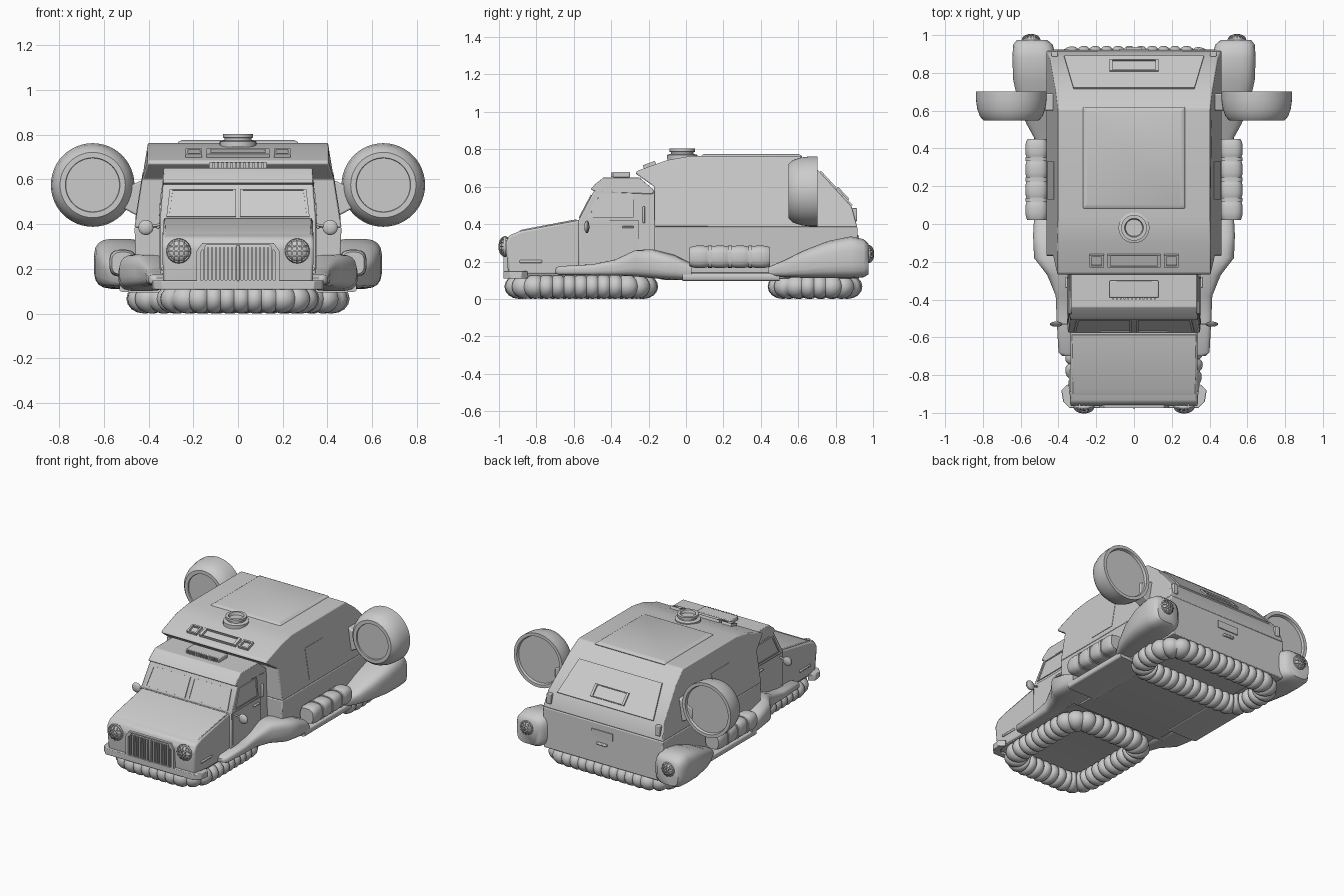
import bpy
import bmesh
from math import sin, cos, pi, radians
from mathutils import Vector

cube = bpy.data.objects.get("Cube")
if cube:
    bpy.data.objects.remove(cube, do_unlink=True)

grey = bpy.data.materials.new("plain_grey")
grey.use_nodes = True
TONE = (.6, .6, .6, 1)
grey.diffuse_color = TONE
for node in grey.node_tree.nodes:
    if node.type == 'BSDF_PRINCIPLED':
        node.inputs["Base Color"].default_value = TONE

X, Y, Z = Vector((1, 0, 0)), Vector((0, 1, 0)), Vector((0, 0, 1))


# ---- helpers: every part is a skin over a list of point rings ----
def skin(name, rings, loop=False, mirror=False, bevel=0, angle=35):
    count, total = len(rings[0]), len(rings)
    verts = [tuple(point) for ring in rings for point in ring]
    faces = []
    for i in range(total if loop else total - 1):
        a, b = i * count, (i + 1) % total * count
        for j in range(count):
            k = (j + 1) % count
            faces.append((a + j, a + k, b + k, b + j))
    if not loop:
        faces.append(tuple(reversed(range(count))))
        faces.append(tuple(range((total - 1) * count, total * count)))
    mesh = bpy.data.meshes.new(name)
    mesh.from_pydata(verts, [], faces)
    bm = bmesh.new()
    bm.from_mesh(mesh)
    bmesh.ops.recalc_face_normals(bm, faces=bm.faces)
    bm.to_mesh(mesh)
    bm.free()
    mesh.shade_smooth()
    mesh.set_sharp_from_angle(angle=radians(angle))
    mesh.materials.append(grey)
    obj = bpy.data.objects.new(name, mesh)
    bpy.context.collection.objects.link(obj)
    if bevel:
        mod = obj.modifiers.new("soft_edges", 'BEVEL')
        mod.width, mod.segments, mod.limit_method = bevel, 2, 'ANGLE'
    if mirror:
        obj.modifiers.new("other_side", 'MIRROR')


def wedge(name, profile, bevel=.01):
    """Side profile of (y, z, half width) points spanning both sides."""
    skin(name, [[(s * w, y, z) for y, z, w in profile] for s in (-1, 1)], bevel=bevel)


def box(name, center, size, mirror=False, bevel=.005):
    c, (hx, hy, hz) = Vector(center), Vector(size) / 2
    corners = [(-hy, -hz), (hy, -hz), (hy, hz), (-hy, hz)]
    skin(name, [[c + Vector((s * hx, y, z)) for y, z in corners] for s in (-1, 1)],
         mirror=mirror, bevel=bevel)


def plate(name, corners, thick=.008, rim=0, mirror=False):
    """Thin panel facing away from the body; a rim leaves a sunken middle."""
    base = [Vector(c) for c in corners]
    mid = sum(base, Vector()) / len(base)
    n = (base[1] - base[0]).cross(base[2] - base[0]).normalized()
    if n.dot(mid - Vector((0, 0, .3))) < 0:
        n = -n
    rings = [base, [p + n * thick for p in base]]
    if rim:
        inner = [p + (mid - p).normalized() * rim for p in base]
        rings += [[p + n * thick for p in inner], [p + n * .002 for p in inner]]
    skin(name, rings, mirror=mirror)


def lathe(name, center, profile, axis=Y, mirror=False, sides=40):
    c = Vector(center)
    u = X
    v = axis.cross(u)
    turn = [2 * pi * i / sides for i in range(sides)]
    skin(name, [[c + axis * t + (u * cos(a) + v * sin(a)) * r for a in turn]
                for r, t in profile], mirror=mirror)


def loft(name, stations, power=.5, sides=20):
    """Rounded box sections along y: (y, inner x, outer x, bottom, top)."""
    def soft(value):
        return (1 if value > 0 else -1) * abs(value) ** power
    turn = [2 * pi * (i + .5) / sides for i in range(sides)]
    skin(name, [[((a + b) / 2 + (b - a) / 2 * soft(cos(t)), y,
                  (lo + hi) / 2 + (hi - lo) / 2 * soft(sin(t))) for t in turn]
                for y, a, b, lo, hi in stations], mirror=True, angle=50)


def sweep(name, path, radius, up=Z, loop=False, mirror=False, sides=12, wide=1):
    rings, total = [], len(path)
    for i, p in enumerate(path):
        after = path[(i + 1) % total] if loop else path[min(i + 1, total - 1)]
        before = path[i - 1] if loop else path[max(i - 1, 0)]
        side = (after - before).cross(up).normalized() * wide
        r = radius(i) if callable(radius) else radius
        rings.append([p + (side * cos(a) + up * sin(a)) * r
                      for a in (2 * pi * j / sides for j in range(sides))])
    skin(name, rings, loop=loop, mirror=mirror, angle=60)


def hoop(name, center, u, v, thick=.004, steps=28):
    c = Vector(center)
    path = [c + u * cos(2 * pi * i / steps) + v * sin(2 * pi * i / steps) for i in range(steps)]
    sweep(name, path, thick, u.cross(v).normalized(), True, True, sides=6)


def hover_skirt(name, y, half_x, half_y, bulges, corner=.12, steps=6):
    """Ribbed air cushion following a rounded rectangle."""
    outline = []
    for q, (sx, sy) in enumerate(((1, 1), (-1, 1), (-1, -1), (1, -1))):
        for i in range(9):
            a = (q + i / 8) * pi / 2
            outline.append(Vector((sx * (half_x - corner) + corner * cos(a),
                                   y + sy * (half_y - corner) + corner * sin(a), .066)))
    outline.append(outline[0])
    spans = [(b - a).length for a, b in zip(outline, outline[1:])]
    path, seg, walked, total = [], 0, 0, bulges * steps
    for k in range(total):
        goal = sum(spans) * k / total
        while walked + spans[seg] < goal:
            walked += spans[seg]
            seg += 1
        path.append(outline[seg].lerp(outline[seg + 1], (goal - walked) / spans[seg]))
    sweep(name, path, lambda i: .053 + .013 * abs(sin(pi * i / steps)) ** .6,
          loop=True, sides=16, wide=1.2)


def caged_lamp(name, center, facing, size):
    lens = [(size * cos(a), facing * size * .45 * sin(a)) for a in (0, .3, .6, .9, 1.2, 1.5)]
    lathe(name + "_lens", center, lens, mirror=True, sides=24)
    hoop(name + "_rim", center, X * size, Z * size, size * .16)
    for k in (-.45, 0, .45):
        reach = size * 1.08 * (1 - k * k) ** .5
        offset = Vector(center) + X * k * size
        hoop(name + "_cage_upright", offset, Y * reach * .6, Z * reach)
        offset = Vector(center) + Z * k * size
        hoop(name + "_cage_rail", offset, X * reach, Y * reach * .6)


# ---- cargo body ----
def wall(z):
    return .463 - .16 * (z - .385)


def tail(x, y):
    return x, y, .69 - (y - .705) * 1.081


def brow(x, y):
    return x, y, .685 + (y + .26) * .356


upper = [(-.17, .385), (-.17, .6), (-.27, .67), (-.26, .685), (-.1, .742), (.02, .763),
         (.61, .763), (.705, .69), (.885, .495), (.915, .385)]
wedge("cargo_upper", [(y, z, min(wall(z), .405) if y < -.2 else wall(z)) for y, z in upper], .006)
wedge("cargo_lower", [(-.17, .11, .45), (-.17, .385, .463), (.917, .385, .463), (.925, .11, .45)], .006)
wedge("floor_pan", [(-.94, .125, .33), (-.94, .15, .33), (-.2, .15, .33), (.9, .14, .33),
                    (.9, .1, .33), (-.12, .1, .33), (-.2, .125, .33)], 0)
loft("running_board", [(y, .3, .53, .095, .14) for y in (-.02, .5)], .3)
skin("roof_panel", [[(sx * (.27 - d), .35 + sy * (.27 - d), z)
                     for sx, sy in ((-1, -1), (1, -1), (1, 1), (-1, 1))]
                    for d, z in ((0, .755), (0, .766), (.02, .776))], bevel=.006)
plate("side_panel", [(wall(z), y, z) for y, z in ((.13, .42), (.33, .42), (.33, .63), (.13, .63))],
      .003, mirror=True)
plate("rear_hatch", [tail(-.32, .715), tail(.32, .715), tail(.37, .885), tail(-.37, .885)], .009)
plate("hatch_vent", [tail(-.13, .8), tail(.13, .8), tail(.13, .86), tail(-.13, .86)], .018, .018)
plate("rear_plate", [(x, .919, z) for x, z in ((-.08, .29), (.08, .29), (.08, .34), (-.08, .34))], .007)
box("rear_handle", (0, .928, .25), (.08, .02, .015))
box("rear_marker", (.42, .9, .45), (.035, .03, .07), True)

# ---- roof fittings ----
lathe("roof_turret", (0, -.02, 0), [(.082, .745), (.082, .77), (.06, .775), (.06, .785), (.068, .787),
      (.068, .803), (.05, .803), (.045, .785)], Z, sides=28)
plate("brow_light_bar", [brow(-.14, -.225), brow(.14, -.225), brow(.14, -.16), brow(-.14, -.16)], .018, .02)
plate("brow_lamp", [brow(.16, -.225), brow(.235, -.225), brow(.235, -.16), brow(.16, -.16)],
      .018, .015, True)
box("cab_roof_vent", (0, -.345, .663), (.26, .09, .03))
for i in range(12):
    box("vent_fin", (-.11 + i * .02, -.394, .664), (.009, .012, .024), bevel=0)

# ---- cab ----
wedge("hood", [(-.95, .13, .335), (-.965, .3, .34), (-.945, .34, .337), (-.88, .365, .335),
               (-.56, .425, .335), (-.5, .42, .335), (-.5, .13, .335)], .012)
wedge("hood_lid", [(-.94, .335, .326), (-.88, .37, .326), (-.585, .426, .33), (-.585, .38, .33)], .004)
wedge("cabin", [(-.575, .13, .35), (-.575, .42, .35), (-.475, .61, .333), (-.2, .61, .333),
                (-.16, .55, .338), (-.16, .13, .35)], .008)
wedge("cab_roof", [(-.475, .57, .335), (-.51, .585, .337), (-.49, .61, .335), (-.44, .65, .332),
                   (-.25, .65, .332), (-.17, .58, .34), (-.18, .56, .34)], .004)


def cab_side(y, z):
    return .35 - .09 * max(z - .42, 0), y, z


def screen(x, z):
    return x, -.575 + (z - .42) * .526, z


plate("windshield", [screen(.01, .432), screen(.32, .432), screen(.305, .555), screen(.01, .555)],
      .006, .014, True)
plate("side_window", [cab_side(-.53, .435), cab_side(-.475, .56), cab_side(-.28, .56),
                      cab_side(-.28, .435)], .006, .014, True)
plate("door", [cab_side(-.56, .2), cab_side(-.56, .42), cab_side(-.25, .42), cab_side(-.25, .2)],
      .003, mirror=True)
box("door_handle", (.357, -.31, .385), (.015, .06, .012), True)
box("cab_grab_bar", (.342, -.225, .45), (.02, .014, .09), True)
box("hood_side_slot", (.338, -.83, .2), (.012, .12, .015), True)
sweep("mirror_stalk", [Vector((.34, -.53, .4)), Vector((.41, -.53, .385))], .006, mirror=True)
lathe("wing_mirror", (.412, -.53, .385),
      [(.034 * sin(a), -.014 * cos(a)) for a in (.1, .6, 1.1, 1.57, 2, 2.5, 3)], mirror=True, sides=20)

# ---- nose ----
plate("grille_frame", [(x, -.955, z) for x, z in ((-.185, .14), (.185, .14), (.185, .28), (.16, .315),
                                                  (-.16, .315), (-.185, .28))], .02, .02)
for i in range(18):
    box("grille_bar", (-.153 + i * .018, -.965, .22), (.009, .016, .15), bevel=0)
box("grille_divider", (0, -.968, .225), (.014, .018, .16))
caged_lamp("headlight", (.265, -.968, .28), -1, .048)
side_points = [(.385, -.87), (.375, -.93), (.34, -.965)]
bumper = side_points + [(-x, y) for x, y in reversed(side_points)]
skin("bumper", [[(x * grow, y + dy, z) for grow, dy, z in
                 ((1, -.01, .108), (1, -.01, .148), (.9, .025, .148), (.9, .025, .108))]
                for x, y in bumper], bevel=.004)

# ---- side fairings and fenders ----
loft("front_fairing", [(-.7, .32, .38, .135, .16), (-.68, .32, .4, .128, .175), (-.5, .32, .41, .126, .185),
                       (-.38, .32, .415, .125, .21), (-.27, .32, .46, .12, .262),
                       (-.18, .32, .53, .11, .265), (-.06, .32, .535, .1, .235), (.03, .32, .53, .1, .19)], .6)
loft("rear_fender", [(.44, .4, .52, .12, .17), (.53, .4, .57, .115, .21), (.63, .4, .61, .112, .26),
                     (.76, .4, .64, .11, .31), (.88, .41, .645, .11, .335), (.95, .43, .64, .115, .32),
                     (.975, .46, .62, .13, .295)], .56)
caged_lamp("tail_lamp", (.545, .975, .24), 1, .042)

# ---- strapped side rolls ----
rolls = []
for i in range(25):
    swell = .05 + .011 * abs(sin(pi * (i / 6))) ** .5
    rolls.append((.02 + i * .43 / 24, .515 - swell, .515 + swell, .225 - swell, .225 + swell))
loft("side_roll", rolls, .7)
for i in range(3):
    y = .128 + i * .1075
    loft("roll_strap", [(y + d, .455, .575, .165, .285) for d in (-.01, .01)], .6)

# ---- pod engines ----
lathe("engine_pod", (.65, 0, .575), [(.02, .557), (.12, .557), (.122, .549), (.146, .549), (.166, .57),
      (.18, .61), (.187, .66), (.187, .702), (.165, .702), (.16, .685), (.02, .685)], mirror=True, sides=48)
skin("engine_strut", [[(x, y, z) for y, z in ((.6, lo), (.69, lo), (.69, hi), (.6, hi))]
                      for x, lo, hi in ((.4, .41, .61), (.53, .48, .55))], mirror=True, bevel=.008)

# ---- air cushions ----
hover_skirt("front_hover_skirt", -.56, .285, .332, 37)
hover_skirt("rear_hover_skirt", .69, .42, .174, 36)
